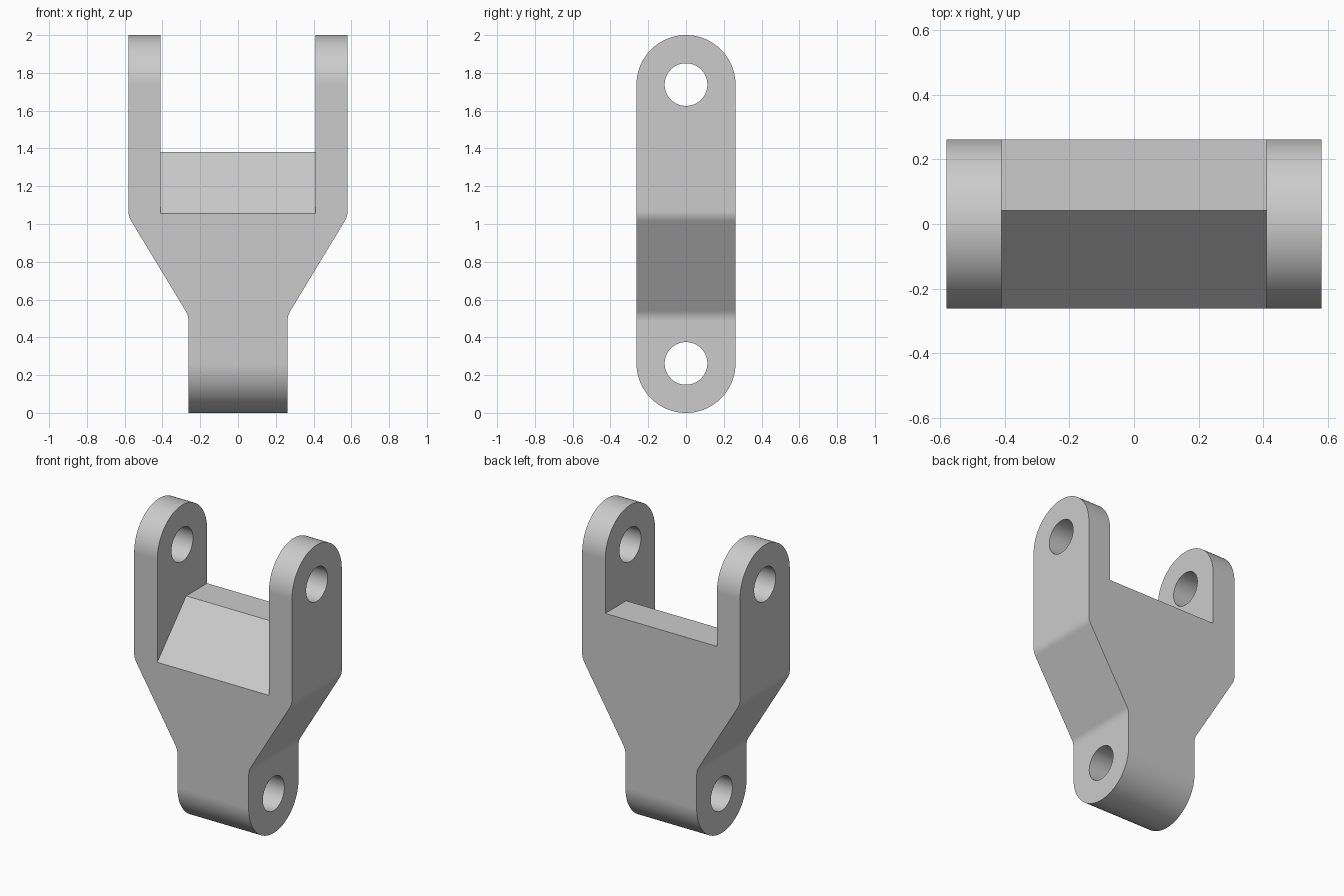
import bpy, bmesh, math
from mathutils import Vector

if "Cube" in bpy.data.objects:
    bpy.data.objects.remove(bpy.data.objects["Cube"])

R, HOLE = 0.262, 0.113          # end radius and pin hole radius
LOW, HIGH = R, 2 - R            # pin hole heights
HALF, SLOT = 0.58, 0.41         # half width and half slot width


def prism(name, points, axis, half):
    """Extrude a 2D outline (horizontal, z) along x or y by +-half."""
    bm = bmesh.new()
    place = (lambda u, z, d: (d, u, z)) if axis == 'X' else (lambda u, z, d: (u, d, z))
    ends = [[bm.verts.new(place(u, z, d)) for u, z in points] for d in (-half, half)]
    n = len(points)
    for ring in ends:
        bm.faces.new(ring)
    for i in range(n):
        j = (i + 1) % n
        bm.faces.new((ends[0][i], ends[0][j], ends[1][j], ends[1][i]))
    bmesh.ops.recalc_face_normals(bm, faces=bm.faces[:])
    mesh = bpy.data.meshes.new(name)
    bm.to_mesh(mesh)
    bm.free()
    obj = bpy.data.objects.new(name, mesh)
    bpy.context.collection.objects.link(obj)
    return obj


def arc(cx, cz, r, a0, a1, steps):
    return [(cx + r * math.cos(math.radians(a0 + (a1 - a0) * i / steps)),
             cz + r * math.sin(math.radians(a0 + (a1 - a0) * i / steps)))
            for i in range(steps + 1)]


def combine(obj, cutter, operation):
    mod = obj.modifiers.new(cutter.name, 'BOOLEAN')
    mod.object, mod.operation, mod.solver = cutter, operation, 'EXACT'
    bpy.context.view_layer.objects.active = obj
    bpy.ops.object.modifier_apply(modifier=mod.name)
    bpy.data.objects.remove(cutter)


# Front outline: narrow stem flaring to the wide fork, rounded at the bends
z0, z1, bend = 0.515, 1.04, 0.10
flare = math.degrees(math.atan2(HALF - R, z1 - z0))
t = bend * math.tan(math.radians(flare / 2))
right = [(R, -0.2)]
right += arc(R + bend, z0 - t, bend, 180, 180 - flare, 8)
right += arc(HALF - bend, z1 + t, bend, -flare, 0, 8)
right += [(HALF, 2.2)]
body = prism("clevis_body", right + [(-x, z) for x, z in reversed(right)], 'Y', 0.4)

# Rounded ends seen from the side
combine(body, prism("side_outline", arc(0, HIGH, R, 0, 180, 64) + arc(0, LOW, R, 180, 360, 64),
                    'X', 0.8), 'INTERSECT')

# Fork slot with a flat floor at the back and a sloped floor at the front
fz, fy, front_z = 1.38, 0.042, 1.055
slope = (fz - front_z) / (fy + R)
combine(body, prism("fork_slot", [(-0.4, fz - slope * (fy + 0.4)), (fy, fz), (0.4, fz),
                                  (0.4, 2.2), (-0.4, 2.2)], 'X', SLOT), 'DIFFERENCE')

# Pin holes
for z in (LOW, HIGH):
    combine(body, prism("pin_hole", arc(0, z, HOLE, 0, 360, 64)[:-1], 'X', 0.8), 'DIFFERENCE')

# Colour and shading
grey = bpy.data.materials.new("light_grey")
grey.diffuse_color = (0.6, 0.6, 0.6, 1)
grey.use_nodes = True
grey.node_tree.nodes["Principled BSDF"].inputs["Base Color"].default_value = grey.diffuse_color
body.data.materials.clear()
body.data.materials.append(grey)
bpy.ops.object.select_all(action='DESELECT')
body.select_set(True)
bpy.context.view_layer.objects.active = body
bpy.ops.object.shade_smooth_by_angle(angle=math.radians(25))
normals = body.modifiers.new("flat_normals", 'WEIGHTED_NORMAL')
normals.keep_sharp = True
